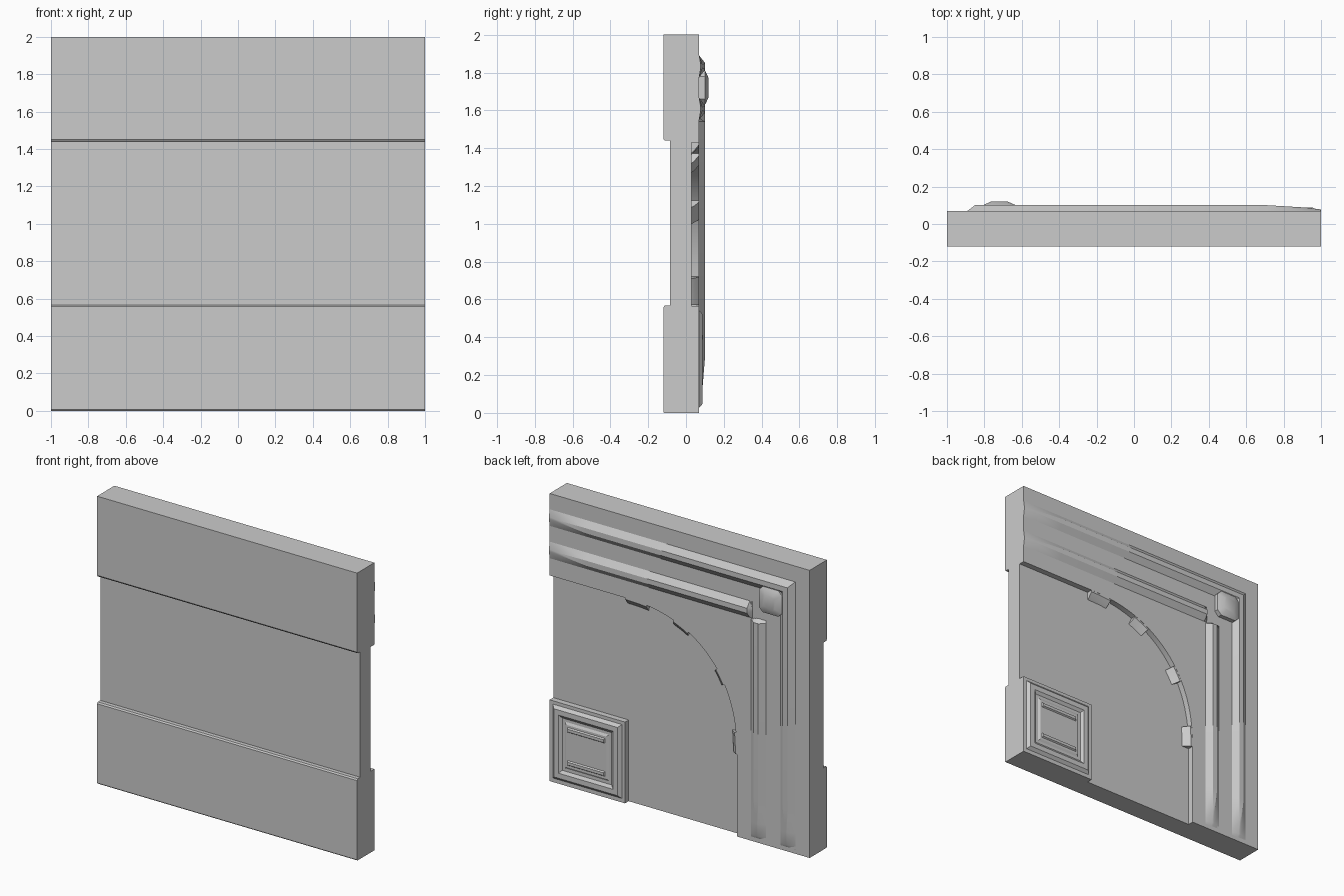
import bpy, bmesh, math

if "Cube" in bpy.data.objects:
    bpy.data.objects.remove(bpy.data.objects["Cube"])

BASE = 0.07    # back wall surface
FLOOR = 0.03   # recess floor
CX, CZ, R = 0.42, 0.57, 0.86   # arch centre and radius


def shade(ob):
    bpy.ops.object.select_all(action='DESELECT')
    bpy.context.view_layer.objects.active = ob
    ob.select_set(True)
    bpy.ops.object.shade_smooth_by_angle(angle=math.radians(25))


def make(name, verts, faces):
    me = bpy.data.meshes.new(name)
    me.from_pydata(verts, [], faces)
    bm = bmesh.new()
    bm.from_mesh(me)
    bmesh.ops.recalc_face_normals(bm, faces=bm.faces)
    bm.to_mesh(me)
    bm.free()
    ob = bpy.data.objects.new(name, me)
    bpy.context.collection.objects.link(ob)
    shade(ob)
    return ob


def loft(name, rings):
    """Skin closed rings of equal length and cap both ends."""
    n = len(rings[0])
    verts = [p for r in rings for p in r]
    faces = [(k * n + i, k * n + (i + 1) % n, (k + 1) * n + (i + 1) % n, (k + 1) * n + i)
             for k in range(len(rings) - 1) for i in range(n)]
    faces += [tuple(range(n)), tuple(range(len(verts) - n, len(verts)))]
    return make(name, verts, faces)


def arch(a, r=R):
    """Slightly squared quarter arch; a = 0 is the column side, 90 the top."""
    c, s = abs(math.cos(math.radians(a))), abs(math.sin(math.radians(a)))
    k = r / (c ** 2.3 + s ** 2.3) ** (1 / 2.3)
    return CX - k * c, CZ + k * s


# wall slab: side profile with two thick bands on the front
prof = [(BASE, 0), (-0.115, 0), (-0.12, 0.006), (-0.12, 0.557), (-0.113, 0.567), (-0.085, 0.567),
        (-0.085, 1.44), (-0.113, 1.44), (-0.12, 1.45), (-0.12, 2), (BASE, 2)]
wall = loft("wall_slab", [[(x, y, z) for y, z in prof] for x in (-1, 1)])

# arched recess cut in the back
outline = [(1.1, CZ - 0.005), (1.1, 1.43)] + [arch(90 - i * 90 / 32) for i in range(33)]
outline += [(-0.44, -0.1), (CX, -0.1), (CX, CZ - 0.005)]
cutter = loft("recess_cutter", [[(x, y, z) for x, z in outline] for y in (FLOOR, 0.3)])
cutter.hide_render = True
mod = wall.modifiers.new("recess", 'BOOLEAN')
mod.object, mod.operation, mod.solver = cutter, 'DIFFERENCE', 'EXACT'
bpy.context.view_layer.objects.active = wall
bpy.ops.object.modifier_apply(modifier="recess")
bpy.data.objects.remove(cutter)
shade(wall)

# sloped stone tabs along the arch
for i, (a0, a1) in enumerate([(0, 10), (31, 38), (57, 65), (79, 90)]):
    rings = []
    for k in range(4):
        a = a0 + (a1 - a0) * k / 3
        ring = []
        for r, y in ((R + 0.01, FLOOR), (R - 0.055, FLOOR), (R - 0.045, FLOOR + 0.012),
                     (R - 0.012, BASE - 0.001), (R + 0.01, BASE - 0.001)):
            x, z = arch(a, r)
            ring.append((x, y, z))
        rings.append(ring)
    loft(f"arch_tab_{i}", rings)

# frame ridges: d is distance from the outer edge, h the height
BEAM, COL, CORNER = 'beam', 'column', 'corner'


def ridge(name, d0, d1, stations):
    rings = []
    for kind, t, h in stations:
        s = 0.04 if h > 0.02 else 0.05
        ring = []
        for d, hh in ((d0, -0.005), (d0, 0), (d0 + s, h), (d1 - s, h), (d1, 0), (d1, -0.005)):
            x = t if kind == BEAM else -1 + d
            z = t if kind == COL else 2 - d
            ring.append((x, BASE + hh, z))
        rings.append(ring)
    return loft(name, rings)


beam_end = [(BEAM, 1, 0.008), (BEAM, 0.92, 0.018), (BEAM, 0.7, 0.031)]
col_end = [(COL, 0.3, 0.031), (COL, 0.14, 0.018), (COL, 0.05, 0.012), (COL, 0.03, 0)]
ridge("outer_frame_ridge", 0.11, 0.225, beam_end + [(CORNER, 0, 0.031)] + col_end)
ridge("inner_beam_ridge", 0.335, 0.45, beam_end + [(BEAM, -0.54, 0.031), (BEAM, -0.56, 0)])
ridge("inner_column_ridge", 0.335, 0.45, [(COL, 1.56, 0), (COL, 1.54, 0.031)] + col_end)


def rect(cx, cz, hx, hz, y, c=0.0):
    """Rectangle ring, with corners clipped by c."""
    pts = []
    for sx, sz in ((1, 1), (-1, 1), (-1, -1), (1, -1)):
        a, b = (sx * (hx - c), sz * hz), (sx * hx, sz * (hz - c))
        pair = [a] if c == 0 else ([b, a] if sx * sz > 0 else [a, b])
        pts += [(cx + u, y, cz + v) for u, v in pair]
    return pts


# corner boss
loft("corner_boss", [rect(-0.72, 1.72, 0.09, 0.09, y0, 0.03) for y0 in (BASE - 0.005, 0.1)]
     + [rect(-0.72, 1.72, 0.075, 0.08, 0.106, 0.025), rect(-0.72, 1.72, 0.045, 0.05, 0.12, 0.015)])

# pedestal panel: stepped rectangular mouldings
steps = [(0.0, BASE - 0.005), (0.02, BASE), (0.04, 0.088), (0.075, 0.088), (0.095, 0.074),
         (0.115, 0.074), (0.13, 0.082)]
loft("pedestal_panel", [rect(0.71, 0.285, 0.285 - i, 0.277 - i, y) for i, y in steps])

# small bars at the top and bottom of the pedestal field
for s in (-1, 1):
    loft("pedestal_bar", [rect(0.71, 0.285 + s * 0.115, 0.15 - i, 0.022 - i, y)
                          for i, y in ((0, 0.075), (0.012, 0.091))])
